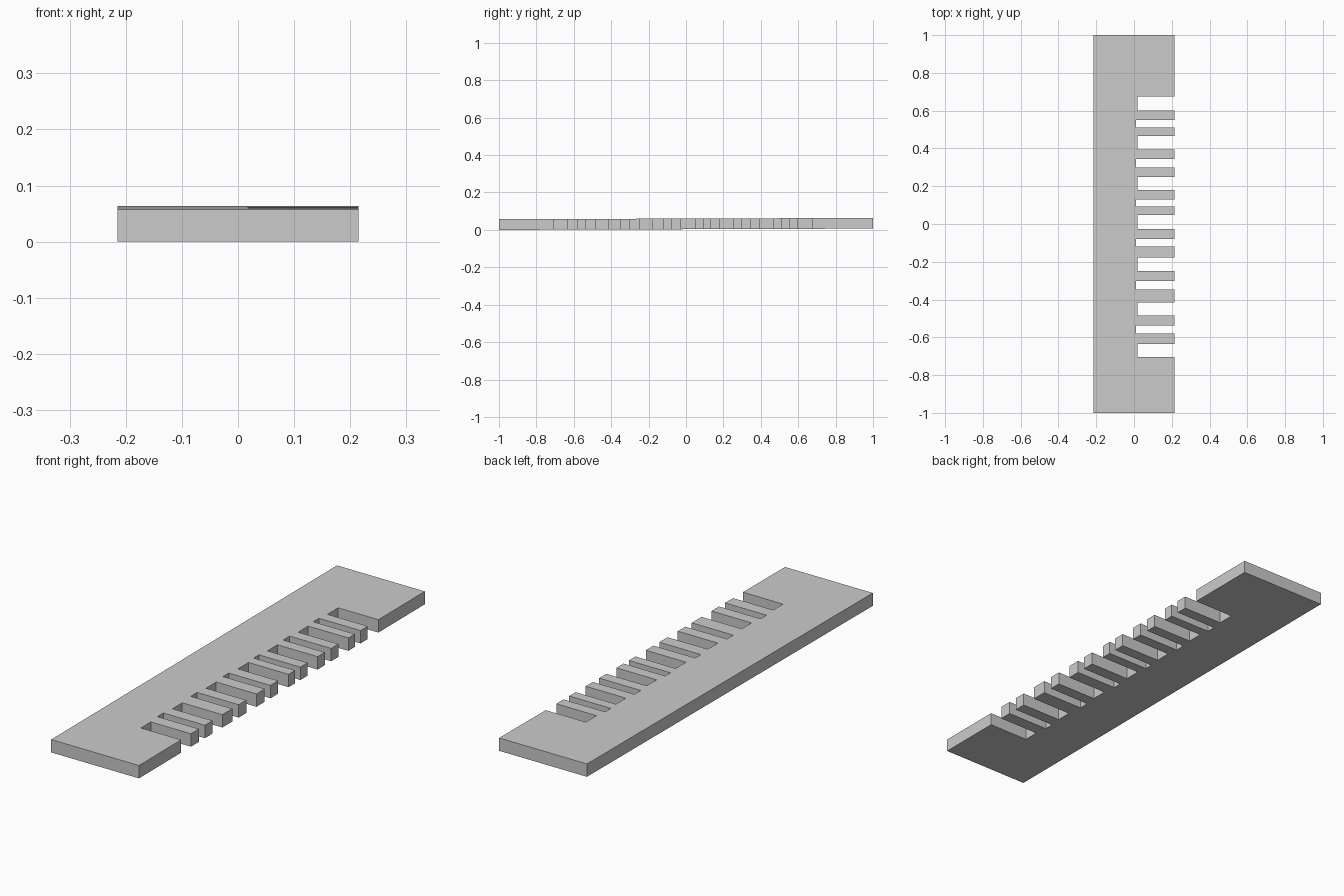
import bpy, bmesh

if "Cube" in bpy.data.objects:
    bpy.data.objects.remove(bpy.data.objects["Cube"])

HALF_W, HALF_L, THICK, RISE = 0.215, 1.0, 0.057, 0.0035

# Slots along the right edge: (y start, y end), alternately wide and narrow
SLOTS = [(-0.705, -0.636), (-0.58, -0.538), (-0.485, -0.416), (-0.347, -0.302),
         (-0.249, -0.178), (-0.12, -0.08), (-0.026, 0.047), (0.093, 0.13),
         (0.18, 0.25), (0.30, 0.345), (0.395, 0.465), (0.51, 0.55), (0.60, 0.675)]

# Comb-shaped outline, counter-clockwise from above
outline = [(-HALF_W, -HALF_L), (HALF_W, -HALF_L)]
for i, (y0, y1) in enumerate(SLOTS):
    depth_x = 0.018 if i % 2 == 0 else 0.011
    outline += [(HALF_W, y0), (depth_x, y0), (depth_x, y1), (HALF_W, y1)]
outline += [(HALF_W, HALF_L), (-HALF_W, HALF_L)]

# Slotted plate, rising very slightly towards the back
bm = bmesh.new()
base = bm.faces.new([bm.verts.new((x, y, RISE * (y + HALF_L))) for x, y in outline])
ext = bmesh.ops.extrude_face_region(bm, geom=[base], use_keep_orig=True)
top = [g for g in ext["geom"] if isinstance(g, bmesh.types.BMVert)]
bmesh.ops.translate(bm, verts=top, vec=(0, 0, THICK))
bmesh.ops.recalc_face_normals(bm, faces=bm.faces)

mesh = bpy.data.meshes.new("slotted_plate")
bm.to_mesh(mesh)
bm.free()
plate = bpy.data.objects.new("slotted_plate", mesh)
bpy.context.collection.objects.link(plate)
